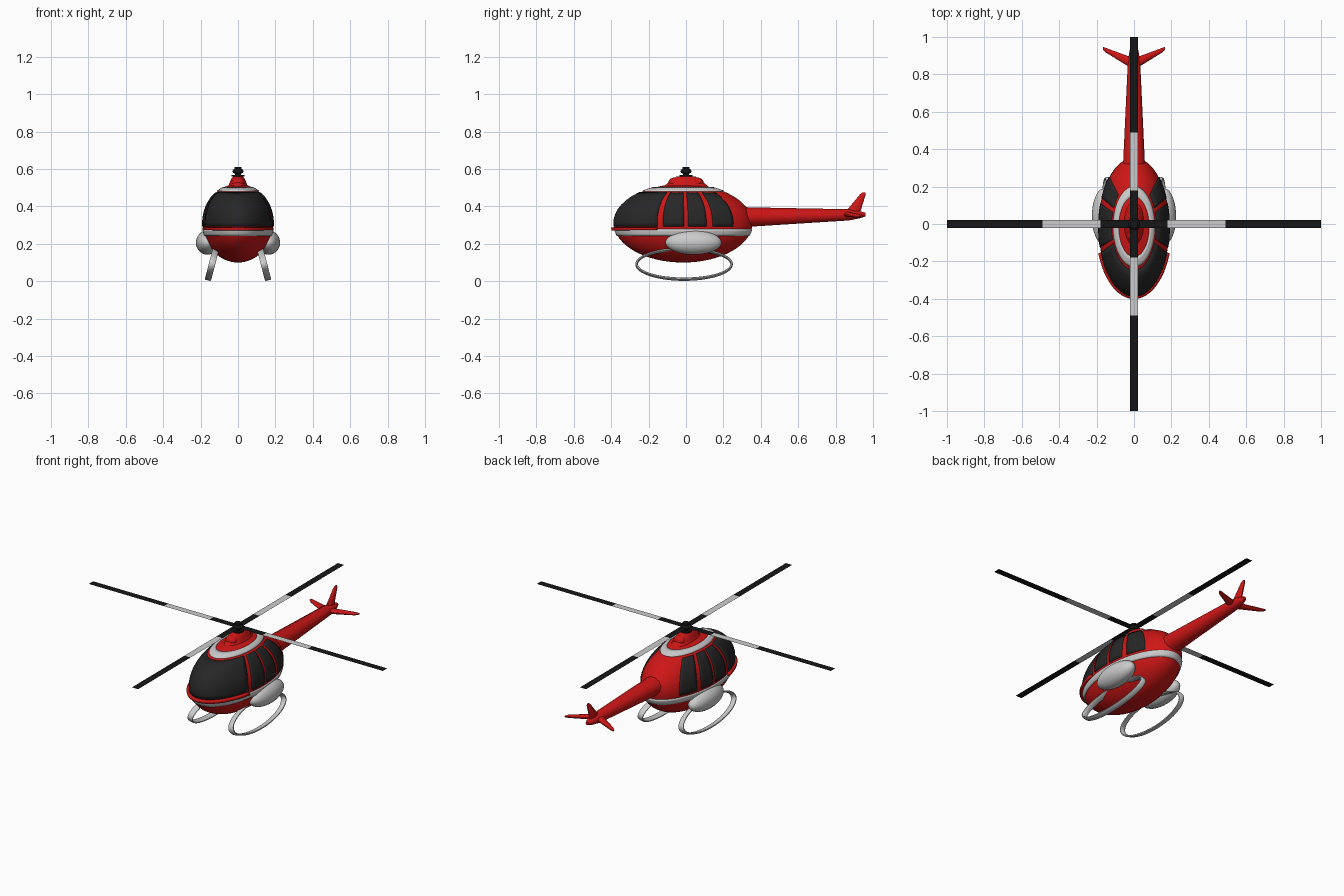
import bpy, bmesh
from math import sin, cos, pi, radians, sqrt
from mathutils import Vector

if "Cube" in bpy.data.objects:
    bpy.data.objects.remove(bpy.data.objects["Cube"])


def material(name, rgb):
    m = bpy.data.materials.new(name)
    m.diffuse_color = (*rgb, 1)
    m.use_nodes = True
    m.node_tree.nodes["Principled BSDF"].inputs["Base Color"].default_value = m.diffuse_color
    return m


RED = material("red", (0.62, 0.008, 0.008))
BLACK = material("black", (0.008, 0.008, 0.008))
GLASS = material("dark_glass", (0.02, 0.02, 0.02))
SILVER = material("silver", (0.6, 0.6, 0.58))

CY, CZ = -0.015, 0.31            # cabin centre
RX, RY, RZ = 0.188, 0.37, 0.21   # cabin radii


def finish(obj, mat, smooth=True):
    if mat:
        obj.data.materials.append(mat)
    bpy.ops.object.select_all(action='DESELECT')
    obj.select_set(True)
    bpy.context.view_layer.objects.active = obj
    if smooth:
        bpy.ops.object.shade_smooth_by_angle(angle=radians(35))
    return obj


def grid(name, rows, mat, wrap=True, loop=False, caps=False, recalc=True):
    """Skin rows of points; wrap closes each row, loop joins last row to first."""
    bm = bmesh.new()
    vs = [[bm.verts.new(p) for p in r] for r in rows]
    n, m = len(rows), len(rows[0])
    for i in range(n if loop else n - 1):
        for j in range(m if wrap else m - 1):
            a, b = vs[i], vs[(i + 1) % n]
            k = (j + 1) % m
            bm.faces.new((a[j], a[k], b[k], b[j]))
    if caps:
        bm.faces.new(vs[0])
        bm.faces.new(vs[-1])
    if recalc:
        bmesh.ops.recalc_face_normals(bm, faces=bm.faces)
    me = bpy.data.meshes.new(name)
    bm.to_mesh(me)
    bm.free()
    obj = bpy.data.objects.new(name, me)
    bpy.context.collection.objects.link(obj)
    return finish(obj, mat)


def ellipsoid(name, loc, radii, mat, seg=32):
    bpy.ops.mesh.primitive_uv_sphere_add(segments=seg, ring_count=seg // 2, location=loc)
    obj = bpy.context.object
    obj.name = name
    obj.scale = radii
    return finish(obj, mat)


def patch(name, z0, z1, a0, a1, off, mat, thick=0.012):
    """Curved panel lying on the cabin between two heights and two bearings."""
    na, nz = max(6, int((a1 - a0) / 5)), 8 if z1 - z0 > 0.1 else 3
    full = a1 - a0 >= 360
    rows = []
    for j in range(nz + 1):
        z = z0 + (z1 - z0) * j / nz
        s = sqrt(1 - ((z - CZ) / RZ) ** 2)
        row = []
        for i in range(na if full else na + 1):
            a = radians(a0 + (a1 - a0) * i / na)
            p = Vector((RX * s * cos(a), RY * s * sin(a), z - CZ))
            nrm = Vector((p.x / RX**2, p.y / RY**2, p.z / RZ**2)).normalized()
            row.append(p + nrm * off + Vector((0, CY, CZ)))
        rows.append(row)
    obj = grid(name, rows, mat, wrap=full, recalc=False)
    mod = obj.modifiers.new("thickness", 'SOLIDIFY')
    mod.thickness, mod.offset = thick, -1
    return obj


def oval(n, f):
    return [f(cos(2 * pi * (i + 0.5) / n), sin(2 * pi * (i + 0.5) / n)) for i in range(n)]


# cabin shell, silver bands and front brim
ellipsoid("cabin", (0, CY, CZ), (RX, RY, RZ), RED, 64)
patch("belt_band", 0.243, 0.278, 0, 360, 0.004, SILVER)
patch("roof_band", 0.481, 0.499, 0, 360, 0.004, SILVER)
patch("front_brim", 0.276, 0.289, -158, -22, 0.018, RED, 0.022)

# windscreen and side windows
patch("windscreen", 0.292, 0.474, -158, -22, 0.004, GLASS)
for k, (a0, a1) in enumerate(((-17, 0.5), (4, 19.5), (25, 46))):
    patch(f"right_window_{k + 1}", 0.292, 0.472, a0, a1, 0.004, GLASS)
    patch(f"left_window_{k + 1}", 0.292, 0.472, 180 - a1, 180 - a0, 0.004, GLASS)

# roof fairing with two pods
grid("roof_fairing", [oval(32, lambda c, s, z=z, x=x, y=y: (x * c, y * s, z))
                      for z, x, y in ((0.485, 0.07, 0.14), (0.515, 0.05, 0.11),
                                      (0.535, 0.042, 0.085), (0.552, 0.034, 0.065),
                                      (0.56, 0.026, 0.05))], RED, caps=True)
for side, y in (("front", -0.06), ("rear", 0.06)):
    ellipsoid(side + "_roof_pod", (0, y, 0.525), (0.036, 0.035, 0.03), RED, 16)

# tail boom
grid("tail_boom", [oval(12, lambda c, s, y=y, z=z, rx=rx, rz=rz: (rx * c, y, z + rz * s))
                   for y, z, rx, rz in ((0.22, 0.34, 0.085, 0.075), (0.33, 0.343, 0.06, 0.054),
                                        (0.87, 0.355, 0.034, 0.031), (0.93, 0.356, 0.024, 0.02),
                                        (0.96, 0.356, 0.01, 0.01))], RED, caps=True)

# three swept tail fins
for name, d, length in (("upper_fin", (0, 0, 1), 0.117),
                        ("right_fin", (1, 0, -0.06), 0.165),
                        ("left_fin", (-1, 0, -0.06), 0.165)):
    d = Vector(d).normalized()
    t = d.cross(Vector((0, 1, 0)))
    up = name == "upper_fin"
    rows = []
    for f, y, chord, thick in ((0, 0.885 if up else 0.855, 0.045 if up else 0.032, 0.015),
                               (0.9, 0.945 if up else 0.928, 0.016 if up else 0.013, 0.009),
                               (1, 0.951 if up else 0.939, 0.008, 0.004)):
        rows.append(oval(12, lambda c, s: Vector((0, y + chord * c, 0.358))
                         + d * length * f + t * thick * s))
    grid(name, rows, RED, caps=True)

# side tanks and oval skids
for side, sx in (("right", 1), ("left", -1)):
    ellipsoid(side + "_tank", (sx * 0.163, 0.04, 0.207), (0.062, 0.15, 0.065), SILVER)
    along, across = Vector((-0.26 * sx, 0, 1)), Vector((sx, 0, 0.26)).normalized()
    rows = []
    for i in range(64):
        a = 2 * pi * i / 64
        rows.append([Vector((sx * 0.139, -0.01, 0.091)) + Vector((0, 1, 0)) * (0.254 + r) * cos(a)
                     + along * (0.08 + r) * sin(a) + across * w
                     for r, w in ((-0.006, -0.012), (-0.003, -0.017), (0.003, -0.017), (0.006, -0.012),
                                  (0.006, 0.012), (0.003, 0.017), (-0.003, 0.017), (-0.006, 0.012))])
    grid(side + "_skid", rows, SILVER, loop=True)

# rotor mast and hub
for name, r, z, h in (("rotor_mast", 0.016, 0.575, 0.05), ("hub_plate", 0.034, 0.563, 0.008),
                      ("hub_cap", 0.02, 0.603, 0.014)):
    bpy.ops.mesh.primitive_cylinder_add(vertices=24, radius=r, depth=h, location=(0, 0, z))
    bpy.context.object.name = name
    finish(bpy.context.object, BLACK)
ellipsoid("rotor_hub", (0, 0, 0.588), (0.03, 0.03, 0.016), BLACK, 24)

# four flat rotor blades in three sections
for k in range(4):
    out = Vector((cos(k * pi / 2), sin(k * pi / 2), 0))
    wide = Vector((-out.y, out.x, 0)) * 0.021
    base = Vector((0, 0, 0.588))
    for part, r0, r1, mat in (("root", 0.015, 0.18, BLACK), ("middle", 0.18, 0.49, SILVER),
                              ("tip", 0.49, 1.0, BLACK)):
        grid(f"blade_{k + 1}_{part}", [[base + out * r0 - wide, base + out * r0 + wide],
                                       [base + out * r1 - wide, base + out * r1 + wide]],
             mat, wrap=False)
